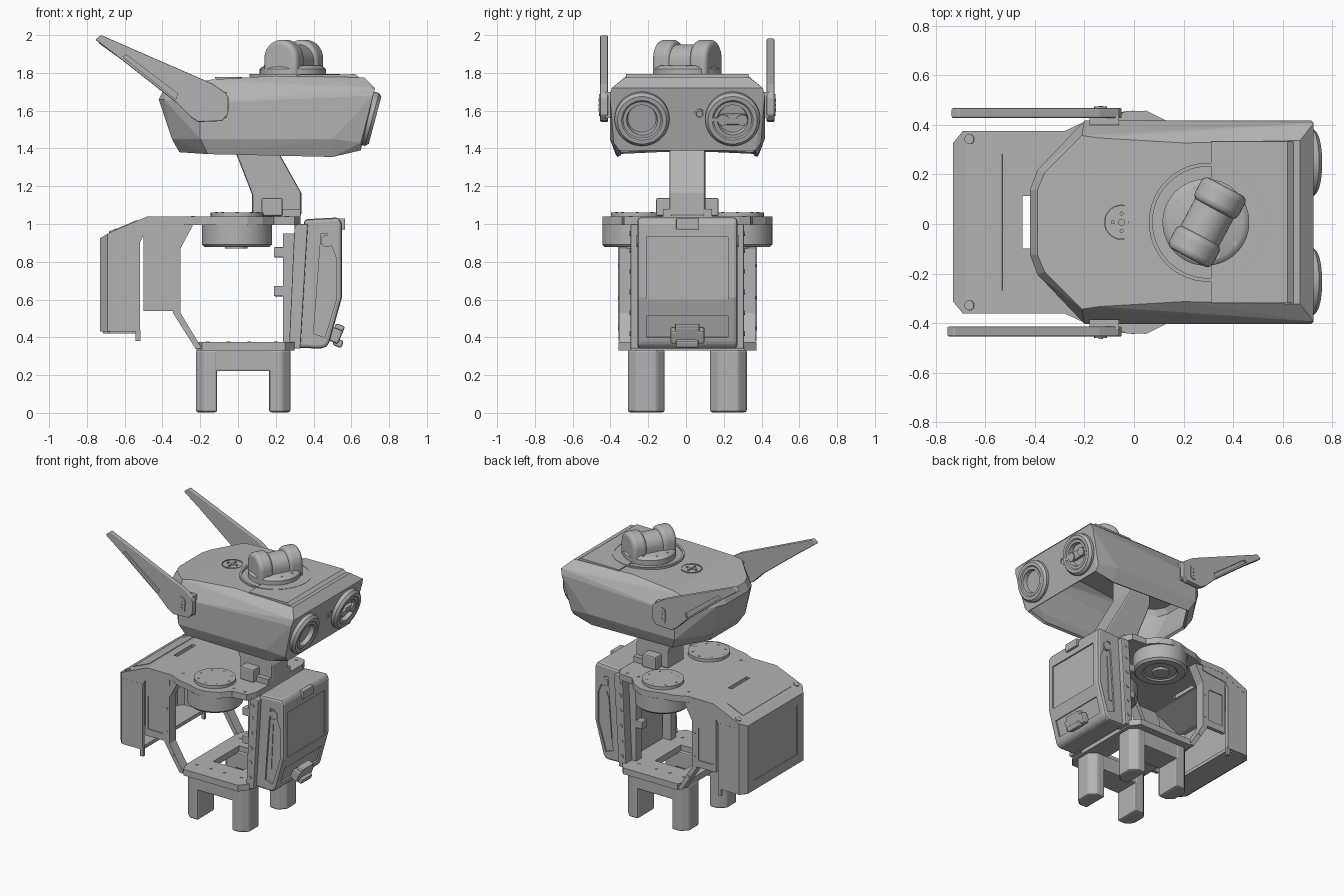
import bpy, bmesh, math
from mathutils import Vector, Matrix

cube = bpy.data.objects.get("Cube")
if cube:
    bpy.data.objects.remove(cube)

YC = 0.007  # centre plane of the machine
TONE = (0.45, 0.45, 0.45, 1)
grey = bpy.data.materials.new("matte grey")
grey.use_nodes = True
grey.diffuse_color = TONE
grey.node_tree.nodes["Principled BSDF"].inputs["Base Color"].default_value = TONE


def activate(ob):
    bpy.ops.object.select_all(action='DESELECT')
    ob.select_set(True)
    bpy.context.view_layer.objects.active = ob


def finish(name, bm, bevel=0, smooth=False):
    bmesh.ops.recalc_face_normals(bm, faces=bm.faces[:])
    me = bpy.data.meshes.new(name)
    bm.to_mesh(me)
    bm.free()
    ob = bpy.data.objects.new(name, me)
    me.materials.append(grey)
    bpy.context.collection.objects.link(ob)
    ob.location.y = YC
    if bevel:
        mod = ob.modifiers.new("bevel", 'BEVEL')
        mod.width, mod.segments, mod.limit_method = bevel, 2, 'ANGLE'
    if smooth:
        activate(ob)
        bpy.ops.object.shade_smooth_by_angle(angle=math.radians(35))
    return ob


def prism(name, pts, axis, a, b, bevel=0, smooth=False):
    """Extrude a 2D profile along an axis from a to b."""
    place = {'x': lambda p, t: (t, p[0], p[1]),
             'y': lambda p, t: (p[0], t, p[1]),
             'z': lambda p, t: (p[0], p[1], t)}[axis]
    bm = bmesh.new()
    lo = [bm.verts.new(place(p, a)) for p in pts]
    hi = [bm.verts.new(place(p, b)) for p in pts]
    bm.faces.new(lo)
    bm.faces.new(hi)
    for i in range(len(pts)):
        j = (i + 1) % len(pts)
        bm.faces.new((lo[i], lo[j], hi[j], hi[i]))
    return finish(name, bm, bevel, smooth)


def box(name, c, size, tilt=0, bevel=0):
    bm = bmesh.new()
    m = Matrix.Translation(c) @ Matrix.Rotation(math.radians(tilt), 4, 'Y') @ Matrix.Diagonal((*size, 1))
    bmesh.ops.create_cube(bm, size=1, matrix=m)
    return finish(name, bm, bevel)


def lathe(name, prof, c, normal=(0, 0, 1), n=40):
    """Spin a (radius, height) profile around a normal placed at c."""
    bm = bmesh.new()
    vs = [bm.verts.new((r, 0, h)) for r, h in prof]
    es = [bm.edges.new(p) for p in zip(vs, vs[1:])]
    bmesh.ops.spin(bm, geom=vs + es, axis=(0, 0, 1), cent=(0, 0, 0), steps=n, angle=math.tau)
    bmesh.ops.remove_doubles(bm, verts=bm.verts[:], dist=1e-4)
    q = Vector((0, 0, 1)).rotation_difference(Vector(normal).normalized())
    bmesh.ops.transform(bm, matrix=Matrix.Translation(c) @ q.to_matrix().to_4x4(), verts=bm.verts[:])
    return finish(name, bm, 0, True)


def disc(name, c, r, h, normal=(0, 0, 1), n=32):
    return lathe(name, [(0, 0), (r, 0), (r, h), (0, h)], c, normal, n)


def cut(ob, cutter):
    mod = ob.modifiers.new("cut", 'BOOLEAN')
    mod.object, mod.solver = cutter, 'EXACT'
    activate(ob)
    while ob.modifiers:
        bpy.ops.object.modifier_apply(modifier=ob.modifiers[0].name)
    bpy.data.objects.remove(cutter)


def both(pts):
    """Close a half outline (second value positive) by mirroring it."""
    return pts + [(a, -b) for a, b in reversed(pts)]


# Head: faceted shell, open underneath
half = [(-.31, .16, 1.38), (-.16, .38, 1.37), (.5, .37, 1.355), (.65, .36, 1.39),
        (-.35, .19, 1.45), (-.2, .41, 1.45), (.5, .41, 1.45), (.65, .39, 1.43),
        (-.42, .13, 1.66), (-.39, .21, 1.66), (-.2, .41, 1.64), (.715, .41, 1.68), (.725, .4, 1.72),
        (-.39, .13, 1.715), (-.36, .2, 1.72), (-.21, .35, 1.75), (-.14, .34, 1.765),
        (.2, .32, 1.785), (.67, .33, 1.775)]
bm = bmesh.new()
for x, y, z in half:
    bm.verts.new((x, y, z))
    bm.verts.new((x, -y, z))
bmesh.ops.convex_hull(bm, input=bm.verts[:])
bmesh.ops.dissolve_limit(bm, angle_limit=.03, verts=bm.verts[:], edges=bm.edges[:])
bm.normal_update()
bmesh.ops.delete(bm, geom=[f for f in bm.faces if f.normal.z < -.75], context='FACES')
head = finish("head_shell", bm)
shell = head.modifiers.new("wall", 'SOLIDIFY')
shell.thickness, shell.offset = .02, -1
prism("forehead_plate", [(.31, 1.775), (.31, 1.79), (.62, 1.793), (.65, 1.77)], 'y', -.325, .325)

# Crown marking
lathe("crown_ring", [(.066, 0), (.066, .006), (.071, .006), (.071, 0)], (-.05, 0, 1.771))
disc("crown_hole", (-.05, 0, 1.771), .014, .007)
for k in range(4):
    a = k * math.pi / 2
    disc("crown_bolt", (-.05 + .035 * math.cos(a), .035 * math.sin(a), 1.771), .008, .007, n=12)

# Turret on top of the head
lathe("turret_collar", [(.225, 0), (.225, .016), (.24, .016), (.24, 0)], (.3, 0, 1.778), n=56)
lathe("turret_base", [(0, 0), (.175, 0), (.175, .04), (.165, .05), (.15, .058), (0, .058)], (.29, 0, 1.78), n=56)
spin = Matrix.Rotation(math.radians(-28), 4, 'Z')


def arch(name, w, top, a, b, bevel):
    pts = [(w * math.cos(t * math.pi / 20), top - w + w * math.sin(t * math.pi / 20)) for t in range(21)]
    ob = prism(name, [(w, 1.76)] + pts + [(-w, 1.76)], 'y', a, b, bevel, True)
    ob.matrix_world = Matrix.Translation((.295, YC, 0)) @ spin
    if bevel:
        ob.modifiers["bevel"].segments = 4


arch("turret_bridge", .088, 1.95, -.1, .1, 0)
for s in (-1, 1):
    arch("turret_lobe", .1, 1.975, *sorted((s * .06, s * .162)), .025)
for k in range(10):
    a = k * math.tau / 10
    disc("turret_bolt", (.29 + .145 * math.cos(a), .145 * math.sin(a), 1.835), .008, .006, n=10)

# Eyes on the tilted face
tilt = math.radians(15)
look = Vector((math.cos(tilt), 0, -math.sin(tilt)))
ring = [(.145, -.03), (.145, .025), (.13, .042), (.108, .042), (.1, .036), (.082, .036), (.075, .006), (0, .006)]
for s in (-1, 1):
    lathe("eye", ring, (.685, s * .24, 1.56), look, 48)
c = Vector((.685, .24, 1.56)) + look * .02
box("eye_bracket", c, (.03, .1, .06), 15, .01)
box("eye_bracket_arm", c + Vector((.012, -.08, 0)), (.02, .1, .02), 15)
for s in (-1, 1):
    disc("eye_bracket_cap", c + Vector((0, s * .05, 0)), .03, .022, look)
lathe("face_sensor", [(.026, 0), (.026, .012), (.018, .012), (.014, .004), (0, .004)], (.687, .065, 1.585), look)

# Ears, the front one slightly longer
root = [(-.14, 1.745), (-.065, 1.695), (-.05, 1.67), (-.052, 1.58), (-.085, 1.545), (-.21, 1.54), (-.25, 1.565)]
groove = [(-.61, 1.885), (-.59, 1.895), (-.32, 1.69), (-.33, 1.66)]
for s, name, d in ((-1, "front_ear", 0), (1, "rear_ear", .017)):
    blade = prism(name, [(-.755 + d, 1.975 - d), (-.725 + d, 2 - d)] + root + [(-.33, 1.645), (-.61, 1.865)],
                  'y', *sorted((s * .42, s * .461)), .006)
    cut(blade, prism("groove", groove, 'y', *sorted((s * .445, s * .5))))
    box(name + "_hub", (-.12, s * .412, 1.63), (.12, .04, .14))
    slot = [(-.135 + .027 * math.cos(t * math.pi / 8), 1.63 + (.03 if t < 8 else -.03) + .027 * math.sin(t * math.pi / 8))
            for t in range(16)]
    prism(name + "_slot", slot, 'y', *sorted((s * .455, s * .467)))
    for z in (1.605, 1.63, 1.655):
        disc(name + "_pin", (-.135, s * .466, z), .009, .004, (0, s, 0), 12)

# Neck
prism("neck", [(.075, 1.04), (.075, 1.155), (-.06, 1.5), (-.06, 1.74), (.12, 1.74), (.12, 1.55), (.335, 1.165), (.335, 1.04)],
      'y', -.095, .095, .012)
box("neck_mount", (.18, 0, 1.09), (.11, .33, .095), 0, .008)
box("neck_foot", (.26, 0, 1.06), (.14, .26, .04))

# Torso plates
deck = both([(-.33, .3), (-.28, .368), (-.2, .405), (-.1, .425), (-.03, .448), (.05, .45), (.13, .41),
             (.19, .345), (.3, .335), (.33, .27)])
prism("top_deck", deck, 'z', .995, 1.04)
base = prism("bottom_deck", both([(-.22, .3), (-.19, .365), (.25, .365), (.3, .3)]), 'z', .33, .375)
cut(base, box("window", (.02, 0, .35), (.24, .3, .2)))
for s in (-1, 1):
    lathe("shoulder_motor", [(0, .01), (.11, .01), (.12, 0), (.17, 0), (.185, .015), (.185, .12), (0, .12)],
          (-.005, s * .265, .877), n=56)
    disc("motor_cap", (-.005, s * .265, 1.04), .14, .022)
    disc("motor_boss", (-.01, s * .265, .87), .06, .02)
    for k in range(8):
        a = k * math.tau / 8
        disc("cap_bolt", (-.005 + .11 * math.cos(a), s * .265 + .11 * math.sin(a), 1.061), .008, .003, n=10)
    for x in (-.24, .17, .26):
        disc("deck_bolt", (x, s * .3, 1.04), .01, .003, n=10)
    for x in (-.16, -.05, .06, .2):
        disc("base_bolt", (x, s * .25, .375), .01, .003, n=10)

    # Side frames, front and rear
    prism("rear_rail", [(-.225, .34), (-.345, .53), (-.345, .86), (-.27, 1.0), (-.235, 1.0), (-.305, .87),
                        (-.305, .53), (-.19, .34)], 'y', *sorted((s * .29, s * .362)))
    panel = prism("side_panel", [(-.5, .54), (-.5, .95), (-.47, 1.0), (-.265, 1.0), (-.325, .86), (-.325, .54)], 'y',
                  *sorted((s * .335, s * .362)))
    cut(panel, box("pocket", (-.42, s * .37, .71), (.12, .03, .24)))
    prism("front_rail", [(.27, .34), (.295, .9), (.3, 1.0), (.37, 1.0), (.33, .34)], 'y', *sorted((s * .2, s * .3)), .006)
    for z in (.42, .53, .64, .75, .86, .95):
        disc("rail_bolt", (.285 + z * .04, s * .299, z), .013, .006, (0, s, 0), 12)
    for z in (.45, .61, .78):
        disc("rear_rail_bolt", (-.325 + max(0, .53 - z) * .6, s * .361, z), .009, .005, (0, s, 0), 10)
    box("bracket_post", (.27, s * .2, .66), (.066, .06, .58))
    for z in (.645, .85):
        box("bracket_tab", (.22, s * .2, z), (.06, .06, .055), 0, .006)

    # Two chamfered feet joined by a bar, one set per side
    box("leg_bar", (.03, s * .2175, .278), (.4, .19, .115), 0, .008)
    for x, d in ((-.11, -1), (.165, 1)):
        foot = [(x, .12), (x + d * .068, .12), (x + d * .113, .165), (x + d * .113, .27), (x + d * .068, .315), (x, .315)]
        prism("foot", [(px, s * py) for px, py in foot], 'z', .003, .335, .012)

# Chest box
chest = prism("chest", [(.305, .345), (.35, 1.025), (.535, 1.035), (.55, 1.0), (.55, .61), (.48, .36), (.45, .34)],
              'y', -.265, .265, .018)
cut(chest, box("pocket", (.555, 0, .765), (.03, .43, .33)))
cut(chest, box("pocket", (.511, 0, .455), (.03, .43, .12), 16))
for s in (-1, 1):
    cut(chest, prism("pocket", [(.4, .42), (.44, .95), (.47, .95), (.52, .82), (.52, .6), (.46, .4)], 'y',
                     *sorted((s * .253, s * .3))))
    disc("chest_knob", (.47, s * .25, .91), .032, .02, (0, s, 0), 24)
prism("chest_strip", [(.415, .5), (.44, .8), (.46, .84), (.445, .5)], 'y', -.258, .258)
box("chest_latch", (.55, 0, 1.0), (.035, .12, .06), 0, .006)
box("plug_body", (.515, 0, .41), (.06, .18, .075), 22, .01)
box("plug_collar", (.535, 0, .445), (.05, .13, .045), 22, .01)
box("plug_tip", (.53, 0, .37), (.05, .12, .04), 22, .01)

# Back cover
outer = [(-.52, .368), (-.69, .368), (-.73, .32)]
inner = [(-.71, -.31), (-.68, -.345), (-.52, -.345)]
wall = both(outer) + inner[::-1] + [(x, -y) for x, y in inner]
shell_back = prism("back_cover", wall, 'z', .43, .91)
cut(shell_back, box("pocket", (-.735, 0, .68), (.02, .5, .36)))
prism("back_floor", both([(-.53, .35), (-.68, .35), (-.715, .31)]), 'z', .42, .445)
roof = prism("back_roof", [(-.73, .9), (-.73, .925), (-.68, .955), (-.48, 1.04), (-.28, 1.04), (-.28, 1.0),
                           (-.47, 1.0), (-.68, .91)], 'y', -.368, .368)
cut(roof, box("slot", (-.435, 0, 1), (.03, .21, .2)))
box("roof_panel", (-.595, 0, .992), (.14, .55, .006), -23)
for s in (-1, 1):
    cut(roof, prism("corner", [(-.78, s * .26), (-.78, s * .42), (-.647, s * .42)], 'z', .8, 1.1))
    prism("roof_skirt", [(-.685, .9), (-.685, .945), (-.48, 1.03), (-.3, 1.03), (-.3, .96), (-.5, .94), (-.52, .9)],
          'y', *sorted((s * .345, s * .367)))
    disc("roof_screw", (-.66, s * .335, .955), .02, .014, (-.4, 0, 1), 20)
    box("cover_foot", (-.53, s * .355, .41), (.025, .02, .06))
